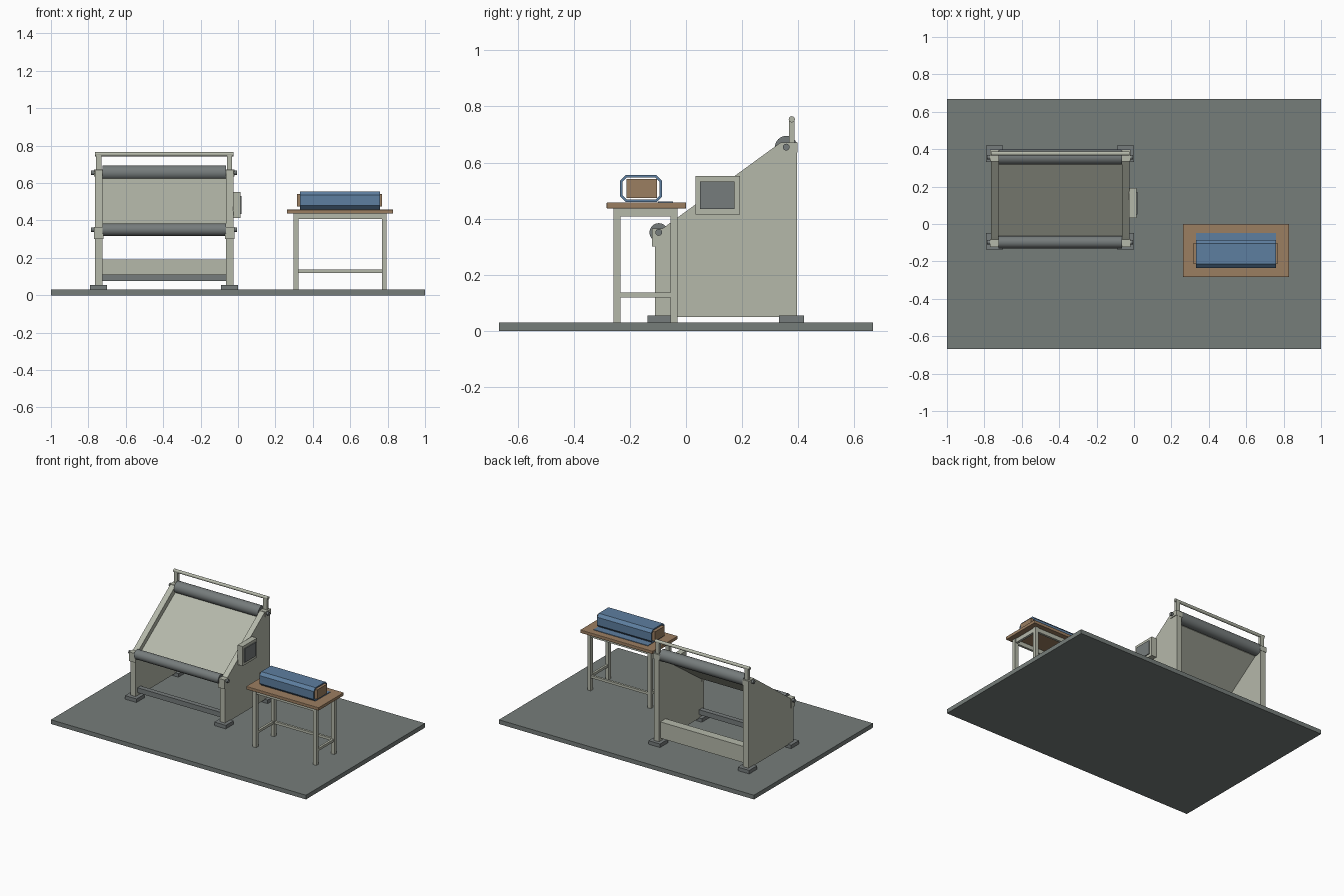
import bpy, math

cube = bpy.data.objects.get("Cube")
if cube:
    bpy.data.objects.remove(cube)


def material(name, rgb):
    m = bpy.data.materials.new(name)
    m.use_nodes = True
    m.diffuse_color = (*rgb, 1)
    m.node_tree.nodes["Principled BSDF"].inputs["Base Color"].default_value = (*rgb, 1)
    return m


PAINT = material("pale_grey_paint", (0.46, 0.48, 0.40))
FLOOR = material("floor_grey", (0.18, 0.205, 0.195))
STEEL = material("dark_steel", (0.18, 0.20, 0.20))
WOOD = material("brown_wood", (0.33, 0.21, 0.12))
BLUE = material("blue_fabric", (0.11, 0.21, 0.35))


def mesh_object(name, verts, faces, mat):
    me = bpy.data.meshes.new(name)
    me.from_pydata(verts, [], faces)
    me.materials.append(mat)
    ob = bpy.data.objects.new(name, me)
    bpy.context.collection.objects.link(ob)
    return ob


def prism(name, profile, x0, x1, mat):
    """Extrude a counter-clockwise (y, z) profile along x."""
    n = len(profile)
    verts = [(x, y, z) for x in (x0, x1) for y, z in profile]
    faces = [tuple(reversed(range(n))), tuple(range(n, 2 * n))]
    faces += [(i, (i + 1) % n, (i + 1) % n + n, i + n) for i in range(n)]
    return mesh_object(name, verts, faces, mat)


def box(name, x, y, z, mat, bevel=0):
    ob = prism(name, [(y[0], z[0]), (y[1], z[0]), (y[1], z[1]), (y[0], z[1])], *x, mat)
    if bevel:
        mod = ob.modifiers.new("edge", "BEVEL")
        mod.width = bevel
        mod.segments = 2
    return ob


def rod(name, x0, x1, y, z, r, mat):
    bpy.ops.mesh.primitive_cylinder_add(vertices=32, radius=r, depth=x1 - x0,
                                        location=((x0 + x1) / 2, y, z),
                                        rotation=(0, math.pi / 2, 0))
    ob = bpy.context.object
    ob.name = name
    ob.data.materials.append(mat)
    bpy.ops.object.shade_smooth_by_angle(angle=math.radians(40))
    return ob


box("floor_slab", (-1, 1), (-0.667, 0.667), (0, 0.03), FLOOR)

# Machine: side frames, feet, bearings and uprights
side_profile = [(-0.11, 0.05), (0.395, 0.05), (0.395, 0.67), (0.335, 0.67),
                (-0.07, 0.375), (-0.11, 0.345)]
for side, cx in (("right", -0.745), ("left", -0.045)):
    prism(side + "_side_frame", side_profile, cx - 0.02, cx + 0.02, PAINT)
    for end, y in (("front", -0.093), ("back", 0.376)):
        box(f"{side}_{end}_foot", (cx - 0.045, cx + 0.045), (y - 0.044, y + 0.044),
            (0.03, 0.055), STEEL)
    box(side + "_lower_bearing", (cx - 0.025, cx + 0.025), (-0.122, -0.08),
        (0.3, 0.365), PAINT)
    box(side + "_upper_bearing", (cx - 0.025, cx + 0.025), (0.337, 0.397),
        (0.635, 0.672), PAINT)
    box(side + "_upright", (cx - 0.014, cx + 0.014), (0.367, 0.387), (0.66, 0.755), PAINT)

# Rollers and their shafts
for level, y, z, r in (("lower", -0.097, 0.351, 0.033), ("upper", 0.357, 0.655, 0.04)):
    rod(level + "_roller", -0.725, -0.065, y, z, r, STEEL)
    rod(level + "_shaft", -0.785, -0.005, y, z, 0.012, STEEL)
rod("top_rail", -0.765, -0.025, 0.377, 0.754, 0.011, PAINT)

# Sloping bed and cross bars
prism("sloping_bed", [(-0.07, 0.325), (0.34, 0.615), (0.334, 0.624), (-0.076, 0.334)],
      -0.725, -0.065, PAINT)
box("front_cross_bar", (-0.725, -0.065), (-0.09, -0.055), (0.075, 0.11), STEEL)
box("back_cross_bar", (-0.725, -0.065), (0.32, 0.38), (0.075, 0.19), PAINT)

# Control box
box("control_box", (-0.027, 0.014), (0.033, 0.193), (0.414, 0.552), PAINT)
box("control_screen", (0.014, 0.02), (0.05, 0.172), (0.434, 0.532), STEEL)

# Table
box("table_top", (0.262, 0.83), (-0.283, 0), (0.436, 0.458), WOOD, 0.003)
leg_x, leg_y = (0.31, 0.782), (-0.246, -0.043)
for x in leg_x:
    for y in leg_y:
        box("table_leg", (x - 0.013, x + 0.013), (y - 0.013, y + 0.013), (0.03, 0.436), PAINT)
    box("side_apron", (x - 0.008, x + 0.008), leg_y, (0.407, 0.436), PAINT)
    box("side_stretcher", (x - 0.008, x + 0.008), leg_y, (0.119, 0.137), PAINT)
for y in leg_y:
    box("long_apron", leg_x, (y - 0.008, y + 0.008), (0.407, 0.436), PAINT)
box("back_stretcher", leg_x, (leg_y[1] - 0.008, leg_y[1] + 0.008), (0.119, 0.137), PAINT)


# Fabric wrapped around a wooden core: an open tube with chamfered corners
def octagon(x, inset):
    hy, hz, c = 0.075 - inset, 0.048 - inset, 0.02 - inset * 0.6
    pts = []
    for sy, sz in ((1, 1), (-1, 1), (-1, -1), (1, -1)):
        corner = [(sy * hy, sz * (hz - c)), (sy * (hy - c), sz * hz)]
        pts += corner if sy * sz > 0 else corner[::-1]
    return [(x, -0.16 + y, 0.507 + z) for y, z in pts]


rings = [octagon(0.332, 0), octagon(0.758, 0), octagon(0.758, 0.009), octagon(0.332, 0.009)]
faces = []
for k in range(4):
    for i in range(8):
        a, b = k * 8, (k + 1) % 4 * 8
        j = (i + 1) % 8
        faces.append((a + i, a + j, b + j, b + i))
mesh_object("fabric_wrap", [p for ring in rings for p in ring], faces, BLUE)
box("fabric_tail", (0.332, 0.758), (-0.1, -0.047), (0.458, 0.462), BLUE)
box("wooden_core", (0.316, 0.77), (-0.212, -0.104), (0.474, 0.541), WOOD)
